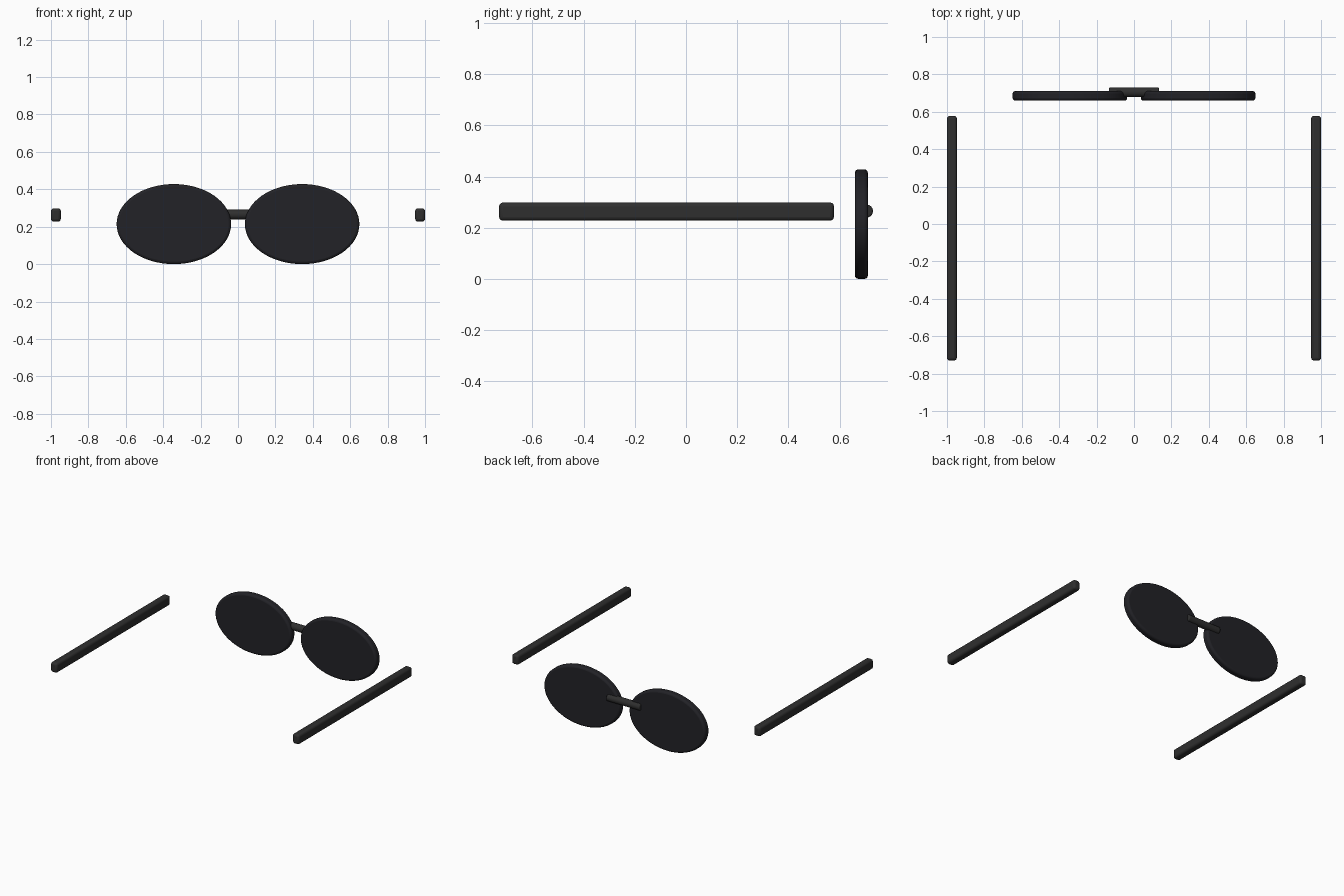
import bpy
import math

if "Cube" in bpy.data.objects:
    bpy.data.objects.remove(bpy.data.objects["Cube"])


def material(name, color):
    m = bpy.data.materials.new(name)
    m.diffuse_color = color
    m.use_nodes = True
    m.node_tree.nodes["Principled BSDF"].inputs["Base Color"].default_value = m.diffuse_color
    return m


FRAME = material("frame_black", (0.028, 0.028, 0.028, 1))
LENS = material("lens_dark", (0.016, 0.016, 0.02, 1))


def finish(name, scale, mat, bevel, segments=3):
    # scale, round the edges and shade
    ob = bpy.context.object
    ob.name = name
    ob.scale = scale
    bpy.ops.object.transform_apply(location=False, rotation=True, scale=True)
    b = ob.modifiers.new("rounded_edges", 'BEVEL')
    b.width = bevel
    b.segments = segments
    b.limit_method = 'ANGLE'
    b.angle_limit = math.radians(40)
    ob.data.materials.append(mat)
    bpy.ops.object.shade_smooth_by_angle(angle=math.radians(40))
    return ob


for side, s in (("left", -1), ("right", 1)):
    # oval lens disc
    bpy.ops.mesh.primitive_cylinder_add(vertices=64, radius=1, depth=1,
                                        location=(s * 0.343, 0.685, 0.214),
                                        rotation=(math.pi / 2, 0, 0))
    bpy.ops.object.transform_apply(location=False, rotation=True, scale=False)
    finish("lens_" + side, (0.306, 0.051, 0.214), LENS, 0.014)

    # straight temple arm
    bpy.ops.mesh.primitive_cube_add(size=1, location=(s * 0.9735, -0.076, 0.263))
    finish("temple_" + side, (0.053, 1.308, 0.071), FRAME, 0.015)

# round bridge bar joining the lenses
bpy.ops.mesh.primitive_cylinder_add(vertices=32, radius=1, depth=1,
                                    location=(0, 0.704, 0.265),
                                    rotation=(0, math.pi / 2, 0))
bpy.ops.object.transform_apply(location=False, rotation=True, scale=False)
finish("bridge", (0.268, 0.026, 0.026), FRAME, 0.007)
